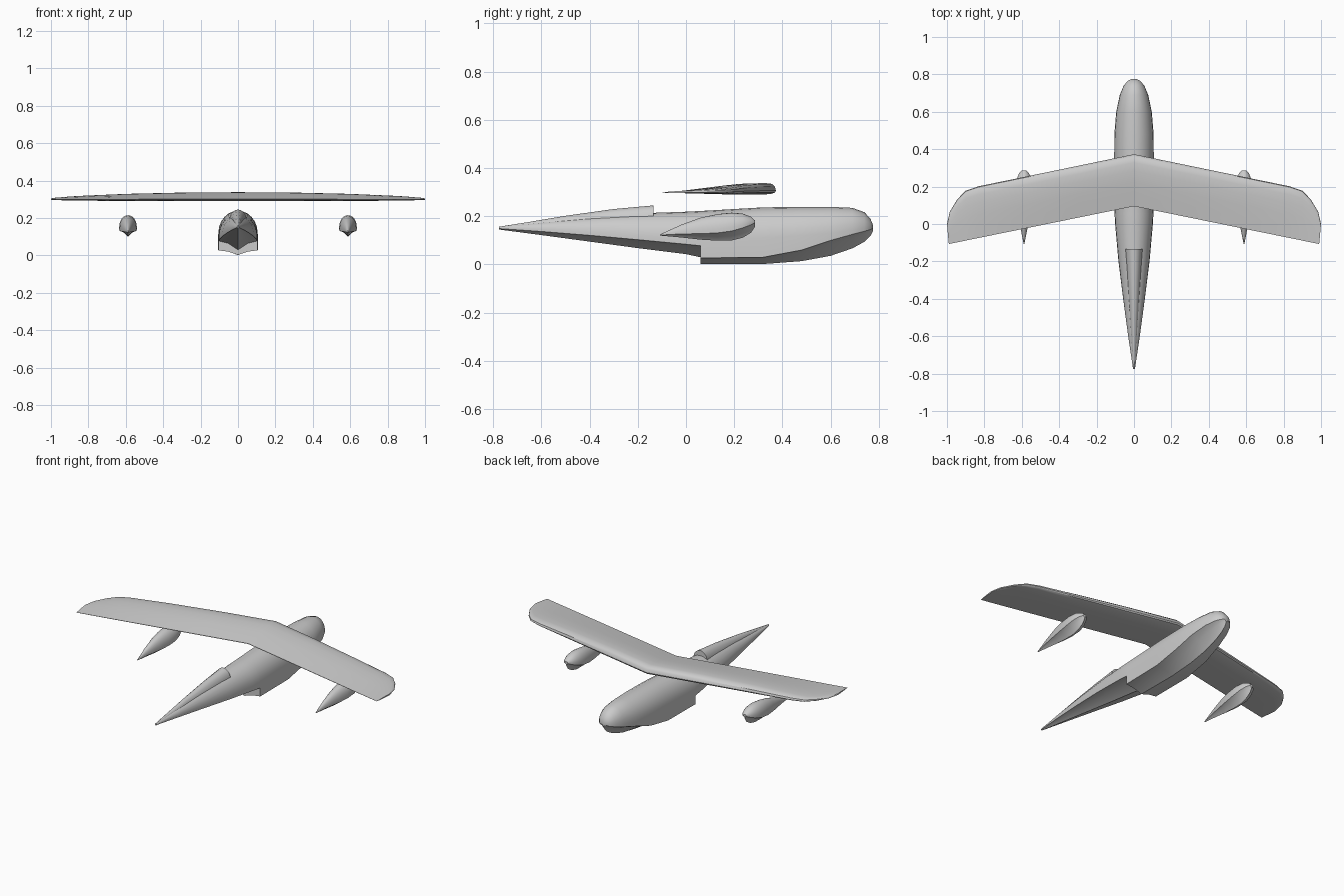
import bpy, bmesh, math
from math import radians


def loft(name, rings, angle=35):
    """Skin a list of closed rings with equal point counts, capping both ends."""
    bm = bmesh.new()
    vr = [[bm.verts.new(p) for p in r] for r in rings]
    n = len(vr[0])
    for a, b in zip(vr, vr[1:]):
        for i in range(n):
            j = (i + 1) % n
            bm.faces.new((a[i], a[j], b[j], b[i]))
    bm.faces.new(vr[0][::-1])
    bm.faces.new(vr[-1])
    bmesh.ops.recalc_face_normals(bm, faces=bm.faces)
    me = bpy.data.meshes.new(name)
    bm.to_mesh(me)
    bm.free()
    ob = bpy.data.objects.new(name, me)
    bpy.context.collection.objects.link(ob)
    bpy.ops.object.select_all(action='DESELECT')
    ob.select_set(True)
    bpy.context.view_layer.objects.active = ob
    bpy.ops.object.shade_smooth_by_angle(angle=radians(angle))
    return ob


def hull_ring(y, w, top, side, chine, keel, cx=0, steps=12):
    """Arched upper body over a flared, keeled bottom."""
    pts = []
    for i in range(steps + 1):
        a = math.pi * i / steps
        pts.append((cx + w * math.cos(a), y, side + (top - side) * math.sin(a)))
    mid = keel + 0.72 * (chine - keel)
    pts += [(cx - w, y, chine), (cx - w * 0.5, y, mid), (cx, y, keel),
            (cx + w * 0.5, y, mid), (cx + w, y, chine)]
    return pts


# fuselage with stepped boat hull: y, half width, top, side, chine, keel
FUSELAGE = [
    (-0.775, 0.005, 0.156, 0.152, 0.149, 0.145),
    (-0.60, 0.031, 0.176, 0.145, 0.137, 0.122),
    (-0.40, 0.058, 0.197, 0.132, 0.121, 0.095),
    (-0.20, 0.083, 0.212, 0.118, 0.103, 0.068),
    (0.00, 0.101, 0.219, 0.106, 0.084, 0.043),
    (0.060, 0.104, 0.222, 0.102, 0.078, 0.030),
    (0.0605, 0.104, 0.222, 0.102, 0.027, 0.003),
    (0.32, 0.106, 0.237, 0.11, 0.030, 0.002),
    (0.48, 0.105, 0.239, 0.12, 0.060, 0.014),
    (0.60, 0.095, 0.239, 0.13, 0.100, 0.036),
    (0.69, 0.076, 0.235, 0.143, 0.125, 0.067),
    (0.74, 0.055, 0.217, 0.15, 0.138, 0.094),
    (0.765, 0.034, 0.190, 0.152, 0.145, 0.118),
    (0.775, 0.014, 0.166, 0.152, 0.150, 0.138)]
loft("fuselage", [hull_ring(*s) for s in FUSELAGE])

# raised spine fairing: y, half width, top, base
SPINE = [(-0.135, 0.047, 0.245, 0.185), (-0.30, 0.038, 0.230, 0.165),
         (-0.50, 0.025, 0.202, 0.155), (-0.66, 0.013, 0.175, 0.155),
         (-0.775, 0.004, 0.157, 0.151)]
loft("spine_fairing", [
    [(w * math.cos(math.pi * i / 10), y, b + (t - b) * math.sin(math.pi * i / 10))
     for i in range(11)] for y, w, t, b in SPINE])

# wing tip floats
FLOAT = [
    (-0.107, 0.002, 0.125, 0.123, 0.122, 0.120),
    (-0.02, 0.019, 0.165, 0.133, 0.127, 0.112),
    (0.06, 0.034, 0.194, 0.140, 0.128, 0.103),
    (0.13, 0.044, 0.209, 0.146, 0.131, 0.099),
    (0.19, 0.047, 0.215, 0.154, 0.139, 0.100),
    (0.235, 0.041, 0.211, 0.163, 0.152, 0.111),
    (0.27, 0.027, 0.198, 0.171, 0.165, 0.132),
    (0.287, 0.010, 0.182, 0.175, 0.173, 0.158)]
for label, cx in (("left", -0.588), ("right", 0.588)):
    loft(label + "_float", [hull_ring(*s, cx=cx) for s in FLOAT])

# wing section: chord fraction from leading edge, height from base to crest
SECTION = [(0.0, 0.35), (0.015, 0.70), (0.06, 0.93), (0.16, 1.0), (0.32, 0.97),
           (0.55, 0.76), (0.78, 0.50), (1.0, 0.24),
           (1.0, 0.18), (0.6, 0.06), (0.3, 0.0), (0.08, 0.04), (0.015, 0.18)]
# wing stations: leading x, leading y, trailing x, base, crest
WING = [(0, 0.373, 0, 0.290, 0.338), (0.30, 0.311, 0.30, 0.290, 0.336),
        (0.60, 0.249, 0.60, 0.291, 0.329), (0.83, 0.202, 0.83, 0.293, 0.319),
        (0.90, 0.178, 0.90, 0.294, 0.315), (0.945, 0.132, 0.94, 0.295, 0.311),
        (0.985, 0.065, 0.97, 0.296, 0.308), (1.0, 0.0, 0.99, 0.297, 0.305)]


def wing_ring(xl, yl, xt, base, crest, sign):
    yt = 0.095 - 0.204 * xt
    return [(sign * (xl + (xt - xl) * f), yl + (yt - yl) * f, base + (crest - base) * h)
            for f, h in SECTION]


loft("wing", [wing_ring(*s, -1) for s in WING[:0:-1]] + [wing_ring(*s, 1) for s in WING])
